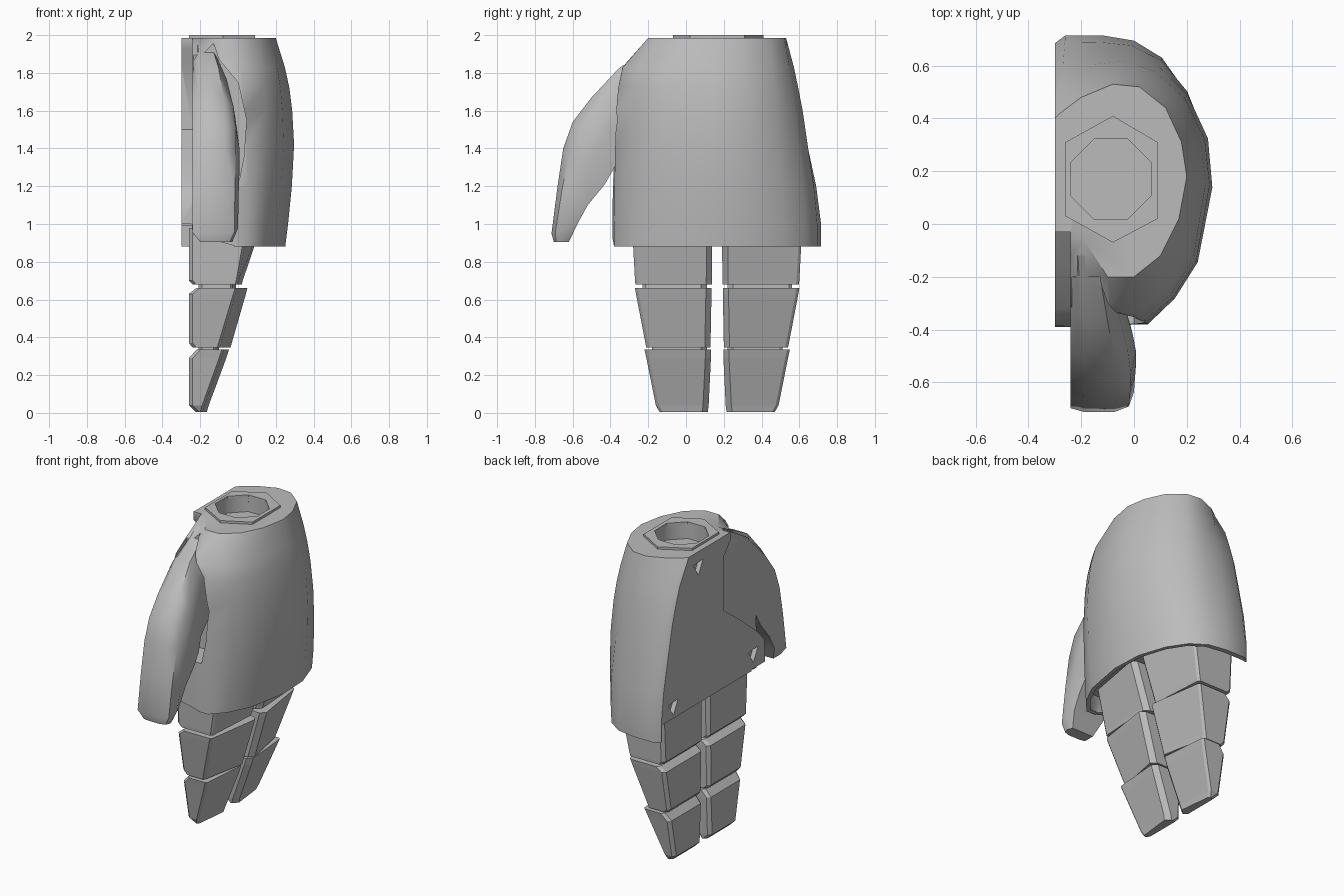
import bpy, bmesh, math

if "Cube" in bpy.data.objects:
    bpy.data.objects.remove(bpy.data.objects["Cube"])

grey = bpy.data.materials.new("plain grey")
grey.diffuse_color = (0.5, 0.5, 0.5, 1)
grey.use_nodes = True
grey.node_tree.nodes["Principled BSDF"].inputs["Base Color"].default_value = grey.diffuse_color


def loft(name, rings):
    """Closed solid through rings that all have the same point count."""
    bm = bmesh.new()
    vs = [[bm.verts.new(p) for p in r] for r in rings]
    n = len(rings[0])
    for a, b in zip(vs, vs[1:]):
        for i in range(n):
            bm.faces.new((a[i], a[(i + 1) % n], b[(i + 1) % n], b[i]))
    bm.faces.new(vs[0][::-1])
    bm.faces.new(vs[-1])
    bmesh.ops.recalc_face_normals(bm, faces=bm.faces[:])
    me = bpy.data.meshes.new(name)
    bm.to_mesh(me)
    bm.free()
    me.materials.append(grey)
    ob = bpy.data.objects.new(name, me)
    bpy.context.collection.objects.link(ob)
    return ob


def prism(name, outline, lo, hi, axis="z"):
    put = {"x": lambda a, b, h: (h, a, b),
           "y": lambda a, b, h: (a, h, b),
           "z": lambda a, b, h: (a, b, h)}[axis]
    return loft(name, [[put(a, b, h) for a, b in outline] for h in (lo, hi)])


def activate(ob):
    bpy.ops.object.select_all(action="DESELECT")
    ob.select_set(True)
    bpy.context.view_layer.objects.active = ob


def cut(ob, cutter):
    activate(ob)
    m = ob.modifiers.new("cut", "BOOLEAN")
    m.operation, m.solver, m.object = "DIFFERENCE", "EXACT", cutter
    bpy.ops.object.modifier_apply(modifier=m.name)
    bpy.data.objects.remove(cutter)


def smooth(ob, deg):
    activate(ob)
    bpy.ops.object.shade_smooth_by_angle(angle=math.radians(deg))


# Hand shell: wrist outline blended into the knuckle outline
TOP = [(-.30, -.03), (-.19, -.06), (-.10, -.20), (0, -.20), (.10, -.12), (.17, .02), (.20, .18),
       (.18, .31), (.12, .44), (.02, .52), (-.08, .53), (-.20, .48), (-.28, .42), (-.30, .40)]
LOW = [(-.30, -.39), (-.18, -.39), (-.05, -.383), (.05, -.38), (.13, -.29), (.20, -.15), (.25, .12),
       (.24, .33), (.18, .51), (.10, .63), (0, .695), (-.12, .715), (-.26, .715), (-.30, .685)]
# height, blend at the back, blend at the front, widest x
LEVELS = [(.88, 1, 1, .25), (1.0, 1, 1, .265), (1.2, .89, .99, .285), (1.42, .69, .97, .297),
          (1.6, .53, .94, .287), (1.72, .39, .88, .272), (1.83, .25, .75, .248), (1.985, 0, 0, .20)]
rings = []
for z, tb, tf, wide in LEVELS:
    s = wide / (.20 + .05 * tb)
    ring = []
    for i, ((ax, ay), (bx, by)) in enumerate(zip(TOP, LOW)):
        t = tb if ay > .17 else tf
        if i > 11:  # the palm-side corner keeps further back
            t = tb ** .8
        x = ax + (bx - ax) * tb
        ring.append((x * s if x > 0 else x, ay + (by - ay) * t, z))
    rings.append(ring)
shell = loft("hand_shell", rings)

# Opening around the thumb, palm step, hollow over the fingers and raised palm edge
cut(shell, prism("thumb_opening", [(-.235, 2.1), (-.18, 2.1), (-.10, 1.87), (0, 1.75), (.045, 1.55),
                                   (.03, 1.35), (0, 1.2), (-.235, 1.2)], -.7, -.2, "y"))
cut(shell, prism("palm_step", [(-.031, 2.1), (-.031, 1.93), (.04, 1.85), (.04, 1.5), (-.15, 1.36),
                               (-.32, 1.22), (-.41, 1.12), (-.7, 1.12), (-.7, 2.1)], -.5, -.24, "x"))
hollow = [(x * .9 if x > 0 else x, .16 + (y - .16) * .94) for x, y in LOW]
hollow = [(-.5 if x < -.29 else x, y) for x, y in hollow]
cut(shell, prism("finger_hollow", hollow, .8, .99))
cut(shell, prism("palm_edge", [(-.5, 1.0), (-.245, 1.0), (-.24, .945), (-.02, .885), (-.02, .8),
                               (-.5, .8)], -.6, -.25, "y"))
# Small triangular pits in the palm
for y, z in ((.30, 1.88), (.56, 1.06), (-.27, 1.09)):
    cut(shell, prism("palm_pit", [(y - .05, z + .04), (y + .05, z + .03), (y, z - .05)], -.5, -.27, "x"))


# Wrist socket: raised six-sided rim around a recess
def ngon(r, n, turn=0):
    return [(-.088 + r * math.cos(turn + 2 * math.pi * i / n),
             .17 + r * math.sin(turn + 2 * math.pi * i / n)) for i in range(n)]


cut(shell, prism("socket_recess", ngon(.165, 8, math.pi / 8), 1.89, 2.1))
smooth(shell, 48)
rim = prism("wrist_rim", [(-.26, .31), (-.08, .41), (.09, .31), (.09, .02), (-.08, -.07), (-.26, .03)],
            1.95, 2.0)
cut(rim, prism("rim_hole", ngon(.165, 8, math.pi / 8), 1.8, 2.1))

# Thumb: flat towards the palm side, rounded outwards
SECTION = [(0, 0), (0, .9), (.2, 1), (.7, 1), (.92, .85), (1, .45), (.92, 0)]
# outer y, z, inner y, z, x range
STATIONS = [(-.12, 1.95, -.08, 1.5, -.24, -.10), (-.35, 1.83, -.22, 1.42, -.24, -.045),
            (-.50, 1.67, -.35, 1.36, -.24, -.005), (-.60, 1.54, -.39, 1.28, -.24, .008),
            (-.65, 1.40, -.43, 1.21, -.24, .008), (-.68, 1.20, -.52, 1.10, -.24, .003),
            (-.712, .95, -.575, 1.0, -.24, 0), (-.70, .905, -.62, .905, -.20, -.03)]
thumb = loft("thumb", [[(x0 + (x1 - x0) * u, iy + (oy - iy) * v, iz + (oz - iz) * v)
                        for u, v in SECTION] for oy, oz, iy, iz, x0, x1 in STATIONS])
smooth(thumb, 45)


# Fingers: two mirrored stacks of tapered blocks whose outer face slopes away from the middle
def section(z, x0, xs, x1, y0, y1):
    return [(x0, y0 + .02, z), (x0 + .02, y0, z), (xs, y0, z), (xs + .012, y0 + .015, z),
            (x1, y1 - .03, z), (x1 - .03, y1, z), (x0 + .02, y1, z), (x0, y1 - .02, z)]


# height, palm-side x, outer x at the side and at the middle, y range
BLOCKS = {
    "upper": [(.68, -.24, -.015, .02, -.268, .137), (.70, -.26, -.01, .025, -.27, .137),
              (.98, -.26, .04, .12, -.285, .14)],
    "middle": [(.345, -.24, -.11, -.04, -.21, .13), (.37, -.26, -.103, -.033, -.215, .13),
               (.63, -.26, -.025, .042, -.265, .135), (.662, -.22, -.015, .05, -.27, .135)],
    "tip": [(.005, -.225, -.20, -.165, -.14, .115), (.04, -.26, -.19, -.155, -.16, .12),
            (.29, -.26, -.10, -.062, -.21, .132), (.335, -.22, -.085, -.048, -.22, .132)],
    "upper_joint": [(.64, -.21, -.04, -.01, -.23, .11), (.70, -.21, -.04, -.01, -.23, .11)],
    "middle_joint": [(.32, -.21, -.13, -.10, -.18, .11), (.37, -.21, -.13, -.10, -.18, .11)],
}
for label, mirrored in (("front", False), ("back", True)):
    for part, rows in BLOCKS.items():
        loft(f"{label}_finger_{part}",
             [[(x, .33 - y if mirrored else y, z) for x, y, z in section(*row)] for row in rows])
